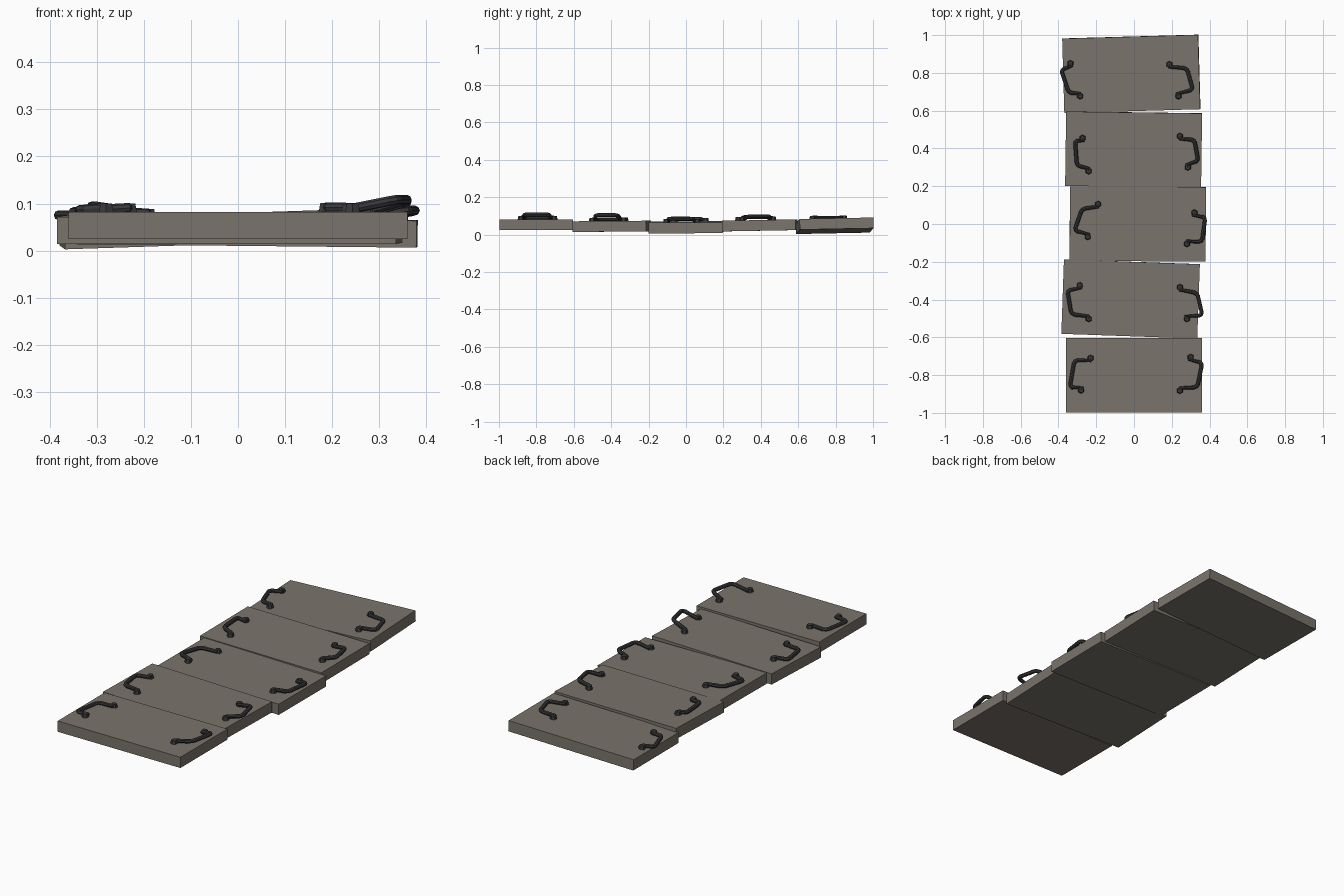
import bpy, bmesh, math
from mathutils import Vector, Matrix, Euler

if "Cube" in bpy.data.objects:
    bpy.data.objects.remove(bpy.data.objects["Cube"])


def material(name, rgb):
    m = bpy.data.materials.new(name)
    m.diffuse_color = (*rgb, 1)
    m.use_nodes = True
    m.node_tree.nodes["Principled BSDF"].inputs["Base Color"].default_value = m.diffuse_color
    return m


STONE = material("grey brown slab", (0.195, 0.175, 0.148))
IRON = material("dark iron", (0.04, 0.04, 0.042))
W, D, T = 0.72, 0.394, 0.057

# slab: centre, rotation; handles: feet and bar ends (x, y), bar height
SLABS = [
    ((0, -0.80, 0.053), (0, 0, 0), [
        ((-.23, -.71), (-.315, -.72), (-.34, -.865), (-.28, -.88), .086),
        ((.30, -.705), (.362, -.735), (.335, -.865), (.243, -.882), .108)]),
    ((-.018, -.397, .044), (.008, 0, -.035), [
        ((-.287, -.325), (-.352, -.352), (-.332, -.478), (-.24, -.502), .082),
        ((.243, -.335), (.335, -.365), (.362, -.485), (.28, -.502), .104)]),
    ((.02, 0, .039), (.003, .01, -.007), [
        ((-.19, .105), (-.275, .08), (-.315, -.035), (-.245, -.068), .083),
        ((.32, .06), (.378, .035), (.36, -.095), (.28, -.105), .085)]),
    ((-.002, .394, .049), (.018, 0, -.014), [
        ((-.272, .455), (-.312, .44), (-.302, .31), (-.24, .28), .094),
        ((.243, .465), (.32, .445), (.34, .335), (.285, .30), .098)]),
    ((-.014, .795, .047), (.02, -.033, .028), [
        ((-.337, .85), (-.386, .815), (-.345, .695), (-.285, .677), .075),
        ((.187, .845), (.28, .825), (.312, .71), (.235, .677), .09)]),
]


def mesh_object(name, bm, mat):
    me = bpy.data.meshes.new(name)
    bm.to_mesh(me)
    bm.free()
    ob = bpy.data.objects.new(name, me)
    me.materials.append(mat)
    bpy.context.collection.objects.link(ob)
    return ob


def tube(name, pts, radius):
    cu = bpy.data.curves.new(name, 'CURVE')
    cu.dimensions = '3D'
    cu.bevel_depth = radius
    cu.bevel_resolution = 2
    cu.use_fill_caps = True
    sp = cu.splines.new('POLY')
    sp.points.add(len(pts) - 1)
    for p, co in zip(sp.points, pts):
        p.co = (*co, 1)
    sp.use_smooth = False
    cu.materials.append(IRON)
    ob = bpy.data.objects.new(name, cu)
    bpy.context.collection.objects.link(ob)
    bpy.ops.object.select_all(action='DESELECT')
    ob.select_set(True)
    bpy.context.view_layer.objects.active = ob
    bpy.ops.object.convert(target='MESH')


def handle(name, mat, inv, spec):
    fa, ba, bb, fb, h = spec

    def on_top(p):
        # height of the tilted slab top under this point
        n = mat.to_3x3() @ Vector((0, 0, 1))
        o = mat @ Vector((0, 0, T / 2))
        z = o.z - (n.x * (p[0] - o.x) + n.y * (p[1] - o.y)) / n.z
        return Vector((p[0], p[1], z))

    A, B = on_top(fa), on_top(fb)
    up = Vector((0, 0, .009))
    along = (B - A).normalized() * .014
    P, Q = Vector((*ba, h)), Vector((*bb, h))
    sa, sb = A + up + along, B + up - along
    pts = [A + up, sa,
           P.lerp(sa, .22), P.lerp(sa, .06).lerp(Q, .05), P.lerp(Q, .14),
           Q.lerp(P, .14), Q.lerp(sb, .06).lerp(P, .05), Q.lerp(sb, .22),
           sb, B + up]
    tube(name + "_bar", pts, .0105)
    # hexagonal mounting feet
    bm = bmesh.new()
    for c in (A, B):
        bmesh.ops.create_cone(bm, cap_ends=True, segments=6, radius1=.019, radius2=.014,
                              depth=.022, matrix=Matrix.Translation(c + Vector((0, 0, .007))))
    mesh_object(name + "_feet", bm, IRON)


for i, (loc, rot, handles) in enumerate(SLABS, 1):
    mat = Matrix.Translation(loc) @ Euler(rot).to_matrix().to_4x4()
    # slab
    bm = bmesh.new()
    bmesh.ops.create_cube(bm, size=1, matrix=mat @ Matrix.Diagonal((W, D, T, 1)))
    mesh_object(f"slab_{i}", bm, STONE)
    # handles
    for side, spec in zip(("left", "right"), handles):
        handle(f"slab_{i}_{side}_handle", mat, mat.inverted(), spec)
